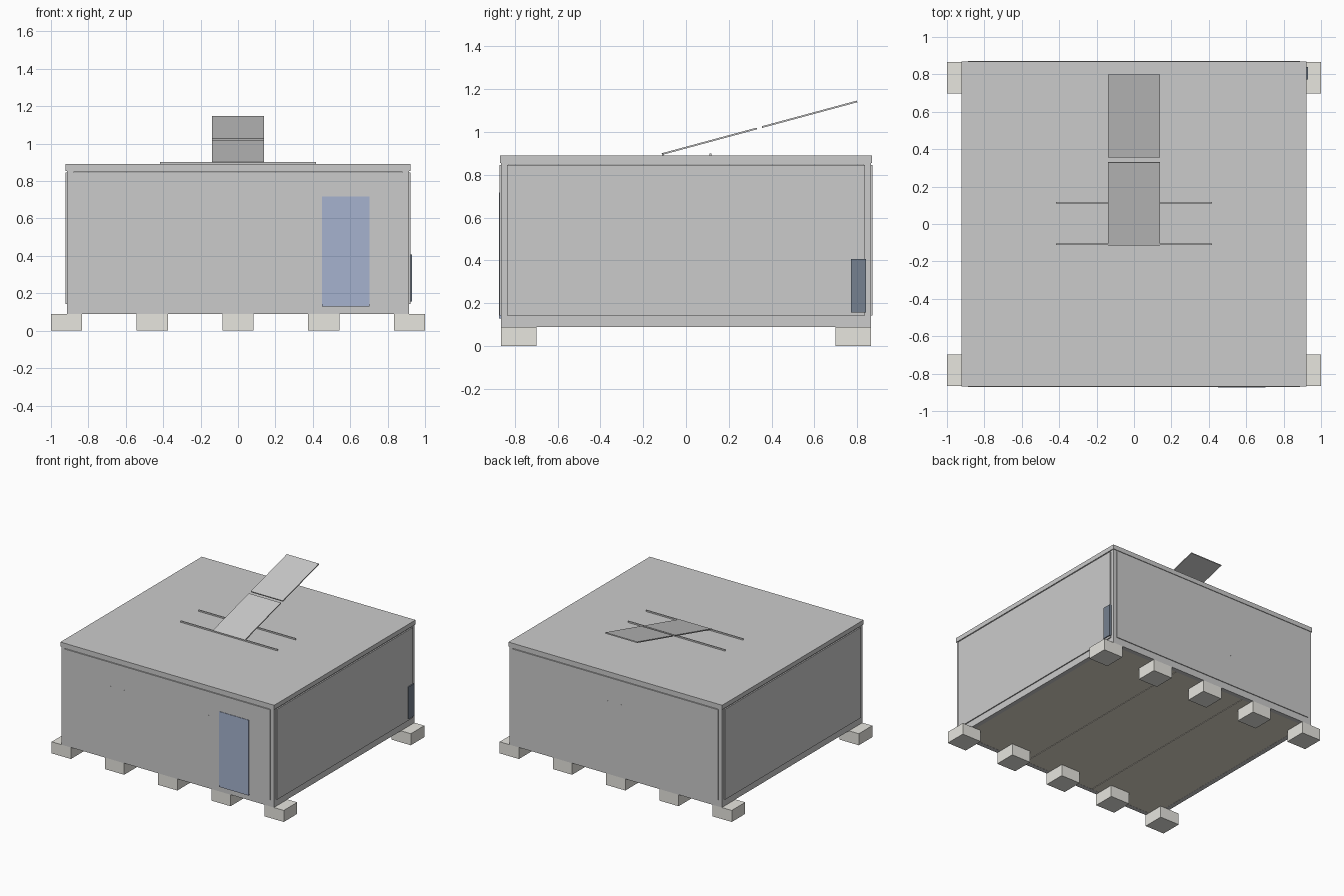
import bpy
from math import radians, cos, sin

if "Cube" in bpy.data.objects:
    bpy.data.objects.remove(bpy.data.objects["Cube"])


def material(name, rgb):
    m = bpy.data.materials.new(name)
    m.diffuse_color = (*rgb, 1)
    m.use_nodes = True
    m.node_tree.nodes["Principled BSDF"].inputs["Base Color"].default_value = m.diffuse_color
    return m


def box(name, x, y, z, mat=None, tilt=0):
    """Box from (min, max) ranges on each axis, optionally tilted about x."""
    bpy.ops.mesh.primitive_cube_add(size=1)
    o = bpy.context.object
    o.name = name
    o.location = [(a + b) / 2 for a, b in (x, y, z)]
    o.scale = [b - a for a, b in (x, y, z)]
    o.rotation_euler.x = tilt
    if mat:
        o.data.materials.append(mat)
    return o


concrete = material("concrete", (0.8, 0.79, 0.74))
floor_mat = material("floor_brown", (0.74, 0.70, 0.60))
door_mat = material("door_blue", (0.38, 0.45, 0.62))
dark = material("dark_blue_grey", (0.18, 0.22, 0.28))

W, D = 0.915, 0.865          # half width and depth of the frame
Z0, Z1 = 0.09, 0.89          # underside and top of the cabin

# Foundation blocks: five along the front, five along the back
for y in (-0.782, 0.782):
    for x in (-0.917, -0.4585, 0, 0.4585, 0.917):
        box("foundation_block", (x - 0.083, x + 0.083), (y - 0.083, y + 0.083), (0, Z0), concrete)

# Floor in three sections with narrow seams, and the roof slab
for x in (-0.61, 0, 0.61):
    box("floor_section", (x - 0.303, x + 0.303), (-0.86, 0.86), (Z0 + 0.001, 0.13), floor_mat)
box("roof", (-0.921, 0.921), (-0.87, 0.87), (0.855, Z1))

# Steel frame: corner posts, bottom and top rails
for sx in (-1, 1):
    for sy in (-1, 1):
        box("corner_post", sorted((sx * 0.88, sx * W)), sorted((sy * 0.83, sy * D)), (Z0, 0.855))
for z in ((Z0, 0.142), (0.848, 0.856)):
    for s in (-1, 1):
        box("frame_rail_long", (-0.88, 0.88), sorted((s * 0.83, s * D)), z)
        box("frame_rail_side", sorted((s * 0.88, s * W)), (-0.83, 0.83), z)

# Wall panels, standing slightly proud of the frame
for s in (-1, 1):
    box("wall_panel_long", (-0.887, 0.887), sorted((s * 0.85, s * 0.871)), (0.142, 0.846))
    box("wall_panel_side", sorted((s * 0.90, s * 0.923)), (-0.836, 0.836), (0.142, 0.846))

# Windows, flush with the walls
for x, y in ((-0.455, -0.861), (0.455, -0.861), (0, 0.861)):
    box("window", (x - 0.167, x + 0.167), (y - 0.0101, y + 0.0101), (0.38, 0.662))

# Door and wall-mounted unit
box("door", (0.45, 0.703), (-0.8745, -0.85), (0.13, 0.717), door_mat)
box("wall_unit", (0.915, 0.931), (0.772, 0.84), (0.157, 0.408), dark)

# Roof mounting rails
for y in (-0.109, 0.114):
    box("mounting_rail", (-0.418, 0.418), (y - 0.004, y + 0.004), (Z1, 0.901))

# Two tilted solar panels in one line
a, length, gap = radians(15.1), 0.46, 0.025
for i in range(2):
    t = length / 2 + i * (length + gap)
    y, z = -0.113 + t * cos(a), 0.897 + t * sin(a)
    box("solar_panel", (-0.138, 0.138), (y - length / 2, y + length / 2), (z - 0.004, z + 0.004), tilt=a)
